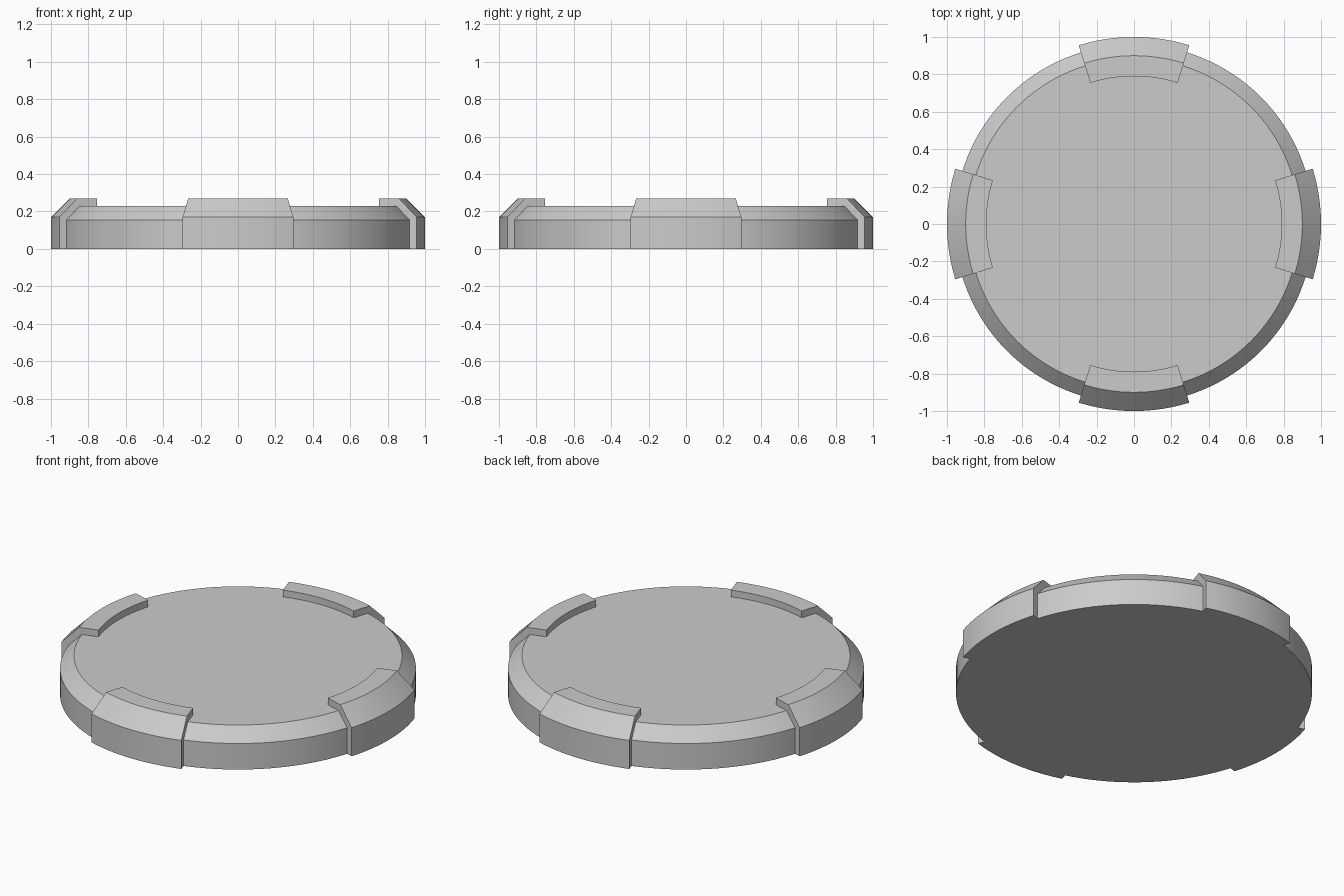
import bpy, bmesh, math

default_cube = bpy.data.objects.get("Cube")
if default_cube:
    bpy.data.objects.remove(default_cube, do_unlink=True)


def make_object(name, bm):
    bmesh.ops.recalc_face_normals(bm, faces=bm.faces)
    mesh = bpy.data.meshes.new(name)
    bm.to_mesh(mesh)
    bm.free()
    obj = bpy.data.objects.new(name, mesh)
    bpy.context.collection.objects.link(obj)
    bpy.ops.object.select_all(action='DESELECT')
    obj.select_set(True)
    bpy.context.view_layer.objects.active = obj
    bpy.ops.object.shade_smooth_by_angle(angle=math.radians(25))
    return obj


def ring(bm, radius, z, count):
    step = math.tau / count
    return [bm.verts.new((radius * math.cos(i * step), radius * math.sin(i * step), z))
            for i in range(count)]


def lathe_disc(name, profile, count):
    """Closed solid of revolution with flat caps."""
    bm = bmesh.new()
    rings = [ring(bm, r, z, count) for r, z in profile]
    for low, high in zip(rings, rings[1:]):
        for i in range(count):
            j = (i + 1) % count
            bm.faces.new((low[i], low[j], high[j], high[i]))
    bm.faces.new(rings[0][::-1])
    bm.faces.new(rings[-1])
    return make_object(name, bm)


def swept_clamp(name, profile, centre, half_angle, steps):
    """Closed profile swept along an arc around the z axis."""
    bm = bmesh.new()
    sections = []
    for i in range(steps + 1):
        a = centre + half_angle * (2 * i / steps - 1)
        sections.append([bm.verts.new((r * math.cos(a), r * math.sin(a), z))
                         for r, z in profile])
    n = len(profile)
    for a, b in zip(sections, sections[1:]):
        for i in range(n):
            j = (i + 1) % n
            bm.faces.new((a[i], a[j], b[j], b[i]))
    bm.faces.new(sections[0][::-1])
    bm.faces.new(sections[-1])
    return make_object(name, bm)


# Chamfered disc
lathe_disc("disc", [(0.96, 0), (0.96, 0.155), (0.885, 0.23)], 128)

# Four clamps hugging the rim, sunk slightly into the disc
clamp_profile = [(0.95, 0), (1, 0), (1, 0.17), (0.9, 0.27),
                 (0.79, 0.27), (0.79, 0.22), (0.88, 0.22), (0.95, 0.15)]
for k, side in enumerate(("left", "back", "right", "front")):
    swept_clamp(side + "_clamp", clamp_profile, k * math.pi / 2, 0.3, 12)
